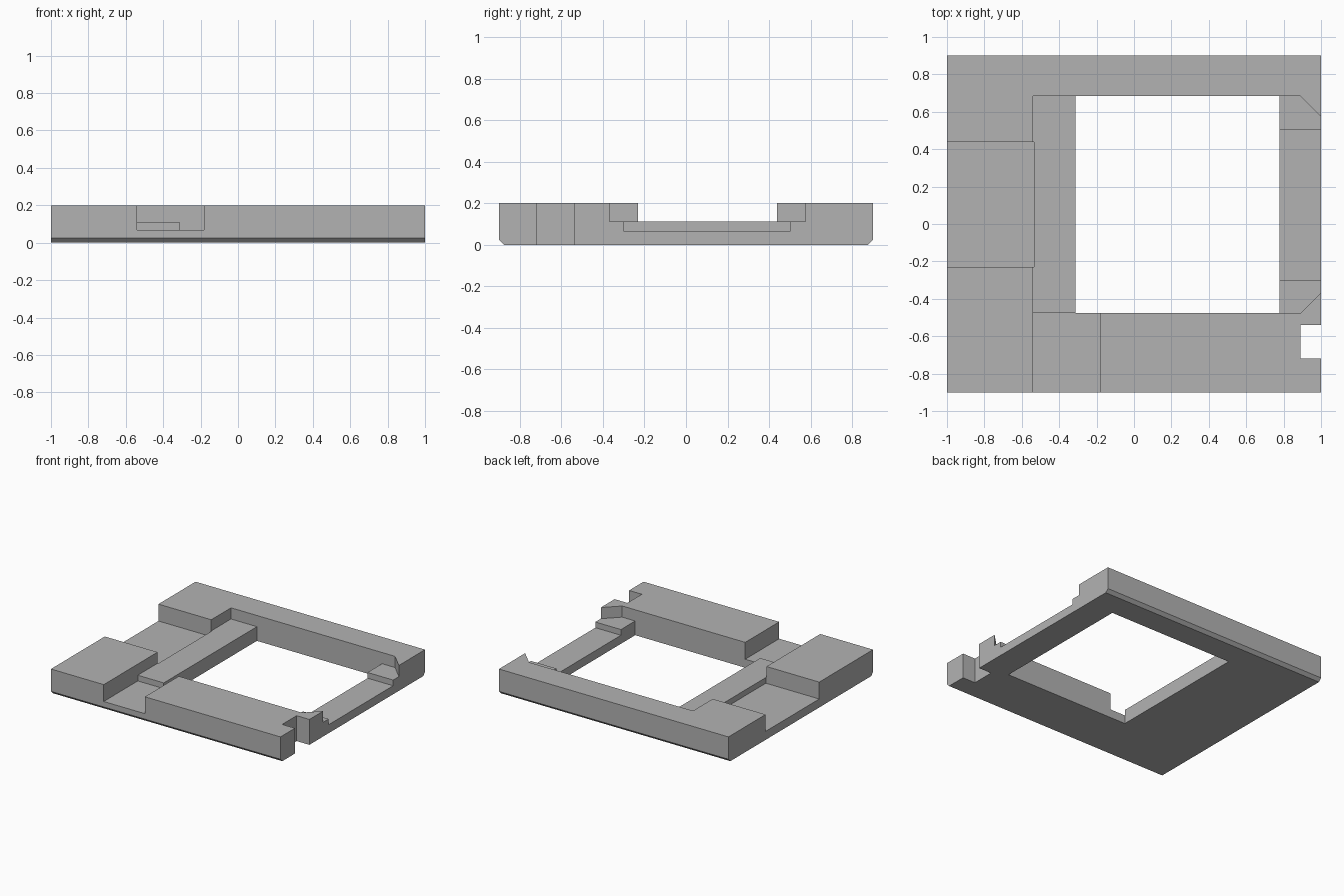
import bpy
import bmesh

cube = bpy.data.objects.get("Cube")
if cube:
    bpy.data.objects.remove(cube, do_unlink=True)

grey = bpy.data.materials.new("plain grey")
grey.use_nodes = True
colour = (0.45, 0.45, 0.45, 1)
grey.diffuse_color = colour
grey.node_tree.nodes["Principled BSDF"].inputs["Base Color"].default_value = colour


def prism(name, outline, offset):
    """Extrude a closed 3D outline along an offset."""
    bm = bmesh.new()
    face = bm.faces.new([bm.verts.new(p) for p in outline])
    result = bmesh.ops.extrude_face_region(bm, geom=[face])
    moved = [v for v in result["geom"] if isinstance(v, bmesh.types.BMVert)]
    bmesh.ops.translate(bm, verts=moved, vec=offset)
    bmesh.ops.recalc_face_normals(bm, faces=bm.faces)
    mesh = bpy.data.meshes.new(name)
    bm.to_mesh(mesh)
    bm.free()
    mesh.materials.append(grey)
    obj = bpy.data.objects.new(name, mesh)
    bpy.context.collection.objects.link(obj)
    return obj


def cut(name, outline, bottom):
    """Remove a vertical prism from the frame, from bottom upwards."""
    cutter = prism(name, [(x, y, bottom) for x, y in outline], (0, 0, 0.5))
    cutter.hide_render = True
    mod = frame.modifiers.new(name, "BOOLEAN")
    mod.operation = "DIFFERENCE"
    mod.solver = "EXACT"
    mod.object = cutter
    bpy.context.view_layer.objects.active = frame
    bpy.ops.object.modifier_apply(modifier=name)
    bpy.data.objects.remove(cutter, do_unlink=True)


def rect(x0, x1, y0, y1):
    return [(x0, y0), (x1, y0), (x1, y1), (x0, y1)]


# Frame body with its lower front and back edges bevelled
HALF, TOP, BEVEL = 0.9, 0.2, 0.024
side = [(-HALF + BEVEL, 0), (HALF - BEVEL, 0), (HALF, BEVEL),
        (HALF, TOP), (-HALF, TOP), (-HALF, BEVEL)]
frame = prism("frame", [(-1, y, z) for y, z in side], (2, 0, 0))

LEDGE, FLOOR = 0.112, 0.067
FRONT, BACK = -0.477, 0.684

# Recess with angled corners towards the open side
cut("recess", [(-0.54, FRONT), (0.89, FRONT), (1, FRONT + 0.11), (1.1, FRONT + 0.11),
               (1.1, BACK - 0.11), (1, BACK - 0.11), (0.89, BACK), (-0.54, BACK)], LEDGE)
# Window through the middle
cut("window", rect(-0.314, 0.777, FRONT, BACK), -0.1)
# Lowered centre of the side rail
cut("rail_step", rect(0.7, 1.1, -0.3, 0.503), FLOOR)
# Channels through the wide side and the front
cut("side_channel", rect(-1.1, -0.535, -0.23, 0.438), FLOOR)
cut("front_channel", rect(-0.54, -0.182, -1, FRONT + 0.001), FLOOR)
# Notch in the front corner
cut("notch", rect(0.889, 1.1, -0.72, -0.54), -0.1)
